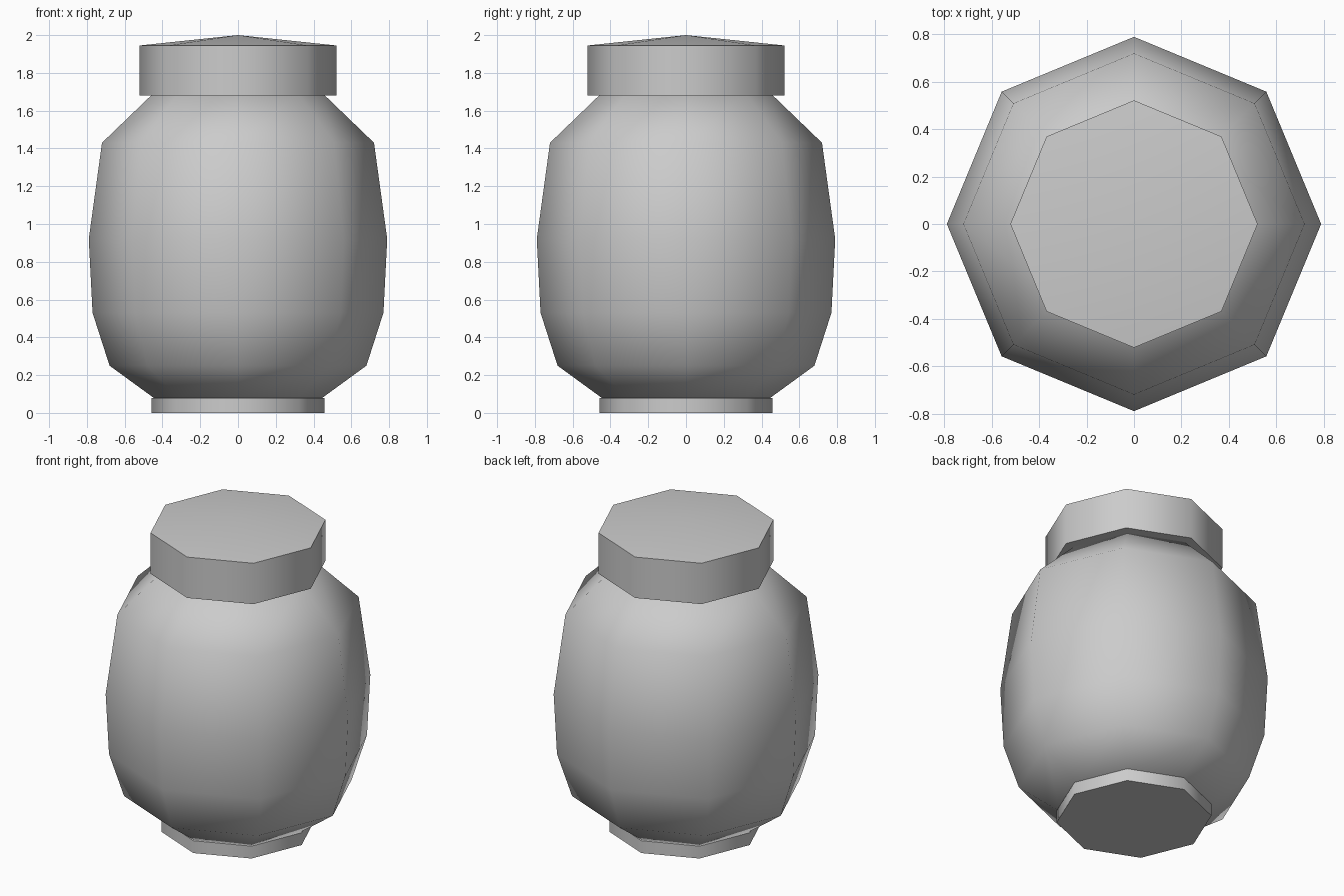
import bpy
import bmesh
from math import cos, sin, pi, radians

SIDES = 8

default = bpy.data.objects.get("Cube")
if default:
    bpy.data.objects.remove(default, do_unlink=True)

# One plain grey for the whole jar
grey = bpy.data.materials.new("plain grey")
grey.use_nodes = True
colour = (0.6, 0.6, 0.6, 1)
grey.diffuse_color = colour
grey.node_tree.nodes["Principled BSDF"].inputs["Base Color"].default_value = colour


def turned(name, profile):
    """Turn a (radius, height) profile into a closed eight-sided solid."""
    bm = bmesh.new()
    rings = []
    for r, z in profile:
        if r == 0:
            rings.append([bm.verts.new((0, 0, z))] * SIDES)
        else:
            angles = [2 * pi * i / SIDES for i in range(SIDES)]
            rings.append([bm.verts.new((r * cos(a), r * sin(a), z)) for a in angles])
    for low, high in zip(rings, rings[1:]):
        for i in range(SIDES):
            j = (i + 1) % SIDES
            corners = [low[i], low[j], high[j], high[i]]
            bm.faces.new(list(dict.fromkeys(corners)))
    # Flat caps where the profile does not end in a point
    for ring in (rings[0], rings[-1]):
        if ring[0] is not ring[1]:
            bm.faces.new(ring)
    bmesh.ops.recalc_face_normals(bm, faces=bm.faces[:])
    mesh = bpy.data.meshes.new(name)
    bm.to_mesh(mesh)
    bm.free()
    mesh.materials.append(grey)
    obj = bpy.data.objects.new(name, mesh)
    bpy.context.collection.objects.link(obj)
    bpy.ops.object.select_all(action="DESELECT")
    obj.select_set(True)
    bpy.context.view_layer.objects.active = obj
    bpy.ops.object.shade_smooth_by_angle(angle=radians(50))
    return obj


# Foot ring, rounded belly and shallow pointed lid
turned("foot", [(0.457, 0), (0.457, 0.08)])
turned("jar_body", [(0.44, 0.075), (0.68, 0.25), (0.77, 0.53), (0.79, 0.92),
                    (0.72, 1.43), (0.45, 1.69)])
turned("lid", [(0.522, 1.68), (0.522, 1.945), (0, 2.0)])
